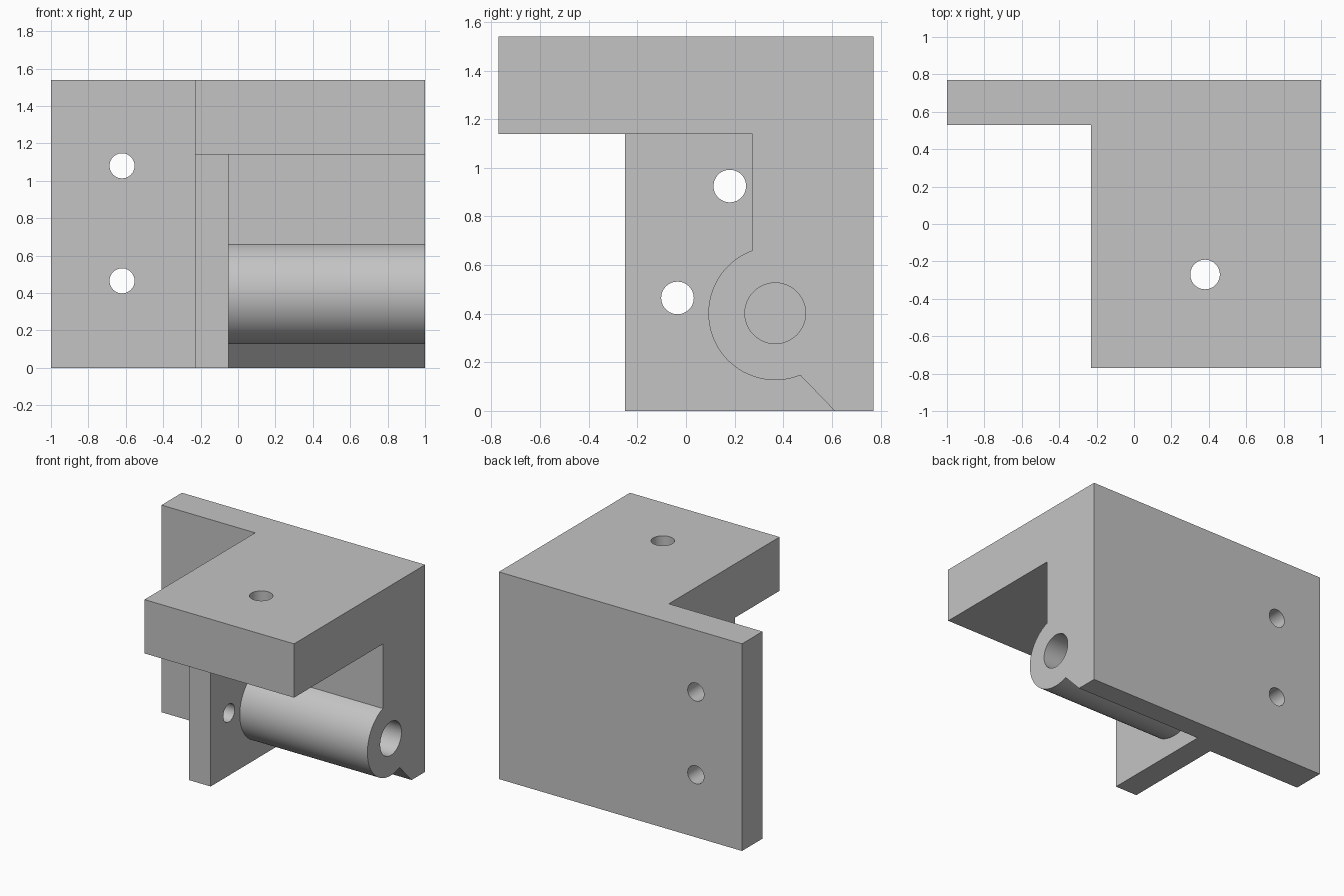
import bpy
import bmesh
from math import cos, sin, radians, pi
from mathutils import Vector

cube = bpy.data.objects.get("Cube")
if cube:
    bpy.data.objects.remove(cube, do_unlink=True)

grey = bpy.data.materials.new("plain grey")
grey.use_nodes = True
COLOUR = (0.55, 0.55, 0.55, 1)
grey.diffuse_color = COLOUR
grey.node_tree.nodes["Principled BSDF"].inputs["Base Color"].default_value = COLOUR


def extrude_x(name, profile, x0, x1):
    """Solid from a (y, z) profile swept along x."""
    bm = bmesh.new()
    face = bm.faces.new([bm.verts.new((x0, y, z)) for y, z in profile])
    swept = bmesh.ops.extrude_face_region(bm, geom=[face])["geom"]
    verts = [v for v in swept if isinstance(v, bmesh.types.BMVert)]
    bmesh.ops.translate(bm, verts=verts, vec=(x1 - x0, 0, 0))
    bmesh.ops.recalc_face_normals(bm, faces=bm.faces)
    mesh = bpy.data.meshes.new(name)
    bm.to_mesh(mesh)
    bm.free()
    mesh.materials.append(grey)
    obj = bpy.data.objects.new(name, mesh)
    bpy.context.collection.objects.link(obj)
    return obj


def combine(target, tool, operation):
    """Apply a boolean and discard the tool."""
    mod = target.modifiers.new("boolean", "BOOLEAN")
    mod.operation, mod.solver, mod.object = operation, "EXACT", tool
    bpy.context.view_layer.update()
    graph = bpy.context.evaluated_depsgraph_get()
    mesh = bpy.data.meshes.new_from_object(target.evaluated_get(graph))
    target.modifiers.clear()
    target.data = mesh
    bpy.data.objects.remove(tool, do_unlink=True)


def drill(target, centre, axis, radius, length):
    """Cut a round hole through the target."""
    bpy.ops.mesh.primitive_cylinder_add(vertices=48, radius=radius, depth=length)
    cutter = bpy.context.object
    cutter.name = "hole_cutter"
    cutter.hide_render = True
    cutter.data.materials.append(grey)
    cutter.location = centre
    cutter.rotation_euler = Vector(axis).to_track_quat("Z", "Y").to_euler()
    combine(target, cutter, "DIFFERENCE")


TOP, SHELF, BACK, FRONT = 1.54, 1.14, 0.77, -0.77
PLATE_FRONT, WEB_FRONT = 0.53, -0.25
WEB_LEFT, WEB_RIGHT = -0.23, -0.05
BARREL_Y, BARREL_Z, BARREL_R = 0.367, 0.402, 0.275

# Thick wall with overhanging shelf and rounded barrel
angles = [radians(110 + 182 * i / 40) for i in range(41)]
barrel = [(BARREL_Y + BARREL_R * cos(a), BARREL_Z + BARREL_R * sin(a)) for a in angles]
body = extrude_x("bracket_body",
                 [(BACK, 0), (BACK, TOP), (FRONT, TOP), (FRONT, SHELF),
                  (barrel[0][0], SHELF)] + barrel + [(0.612, 0)],
                 WEB_RIGHT, 1)
drill(body, (0.5, BARREL_Y, BARREL_Z), (1, 0, 0), 0.125, 2)
drill(body, (0.38, -0.27, SHELF), (0, 0, 1), 0.079, 2)

# Upright web that closes the inner end
web = extrude_x("web",
                [(BACK, 0), (BACK, TOP), (FRONT, TOP), (FRONT, SHELF),
                 (WEB_FRONT, SHELF), (WEB_FRONT, 0)],
                WEB_LEFT, WEB_RIGHT)
for y, z in ((0.18, 0.925), (-0.035, 0.465)):
    drill(web, (WEB_LEFT, y, z), (1, 0, 0), 0.067, 1)

# Thin mounting plate
plate = extrude_x("mounting_plate",
                  [(BACK, 0), (BACK, TOP), (PLATE_FRONT, TOP), (PLATE_FRONT, 0)],
                  -1, WEB_LEFT)
for z in (1.08, 0.465):
    drill(plate, (-0.62, BACK, z), (0, 1, 0), 0.067, 1)

# Join into a single solid
combine(body, web, "UNION")
combine(body, plate, "UNION")

bpy.ops.object.select_all(action="DESELECT")
body.select_set(True)
bpy.context.view_layer.objects.active = body
bpy.ops.object.shade_smooth_by_angle(angle=pi / 6)
